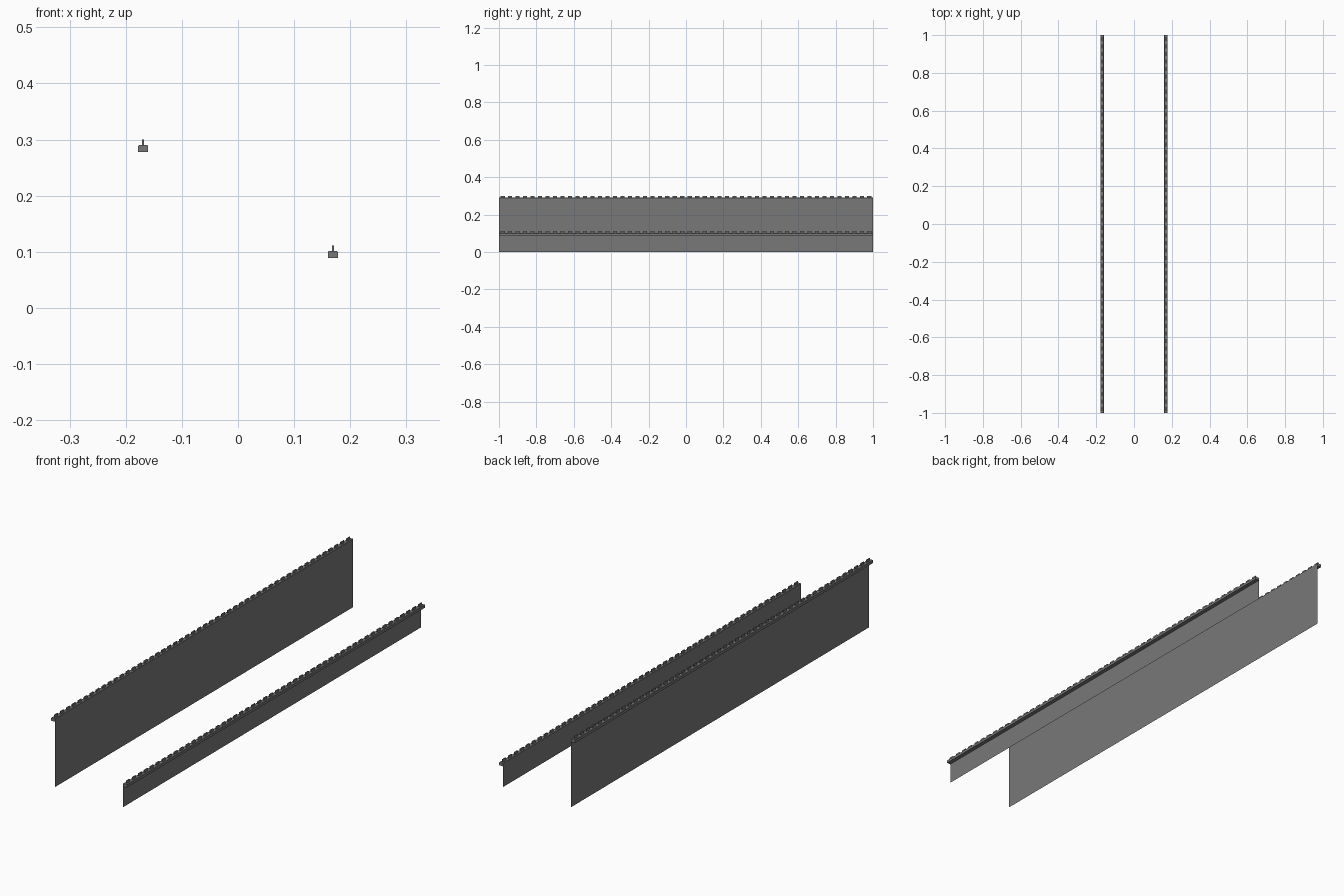
import bpy, bmesh

if "Cube" in bpy.data.objects:
    bpy.data.objects.remove(bpy.data.objects["Cube"])

grey = bpy.data.materials.new("dark_grey")
grey.diffuse_color = (0.19, 0.19, 0.19, 1)
grey.use_nodes = True
grey.node_tree.nodes["Principled BSDF"].inputs["Base Color"].default_value = grey.diffuse_color


def finish(name, bm):
    me = bpy.data.meshes.new(name)
    bm.to_mesh(me)
    bm.free()
    me.materials.append(grey)
    ob = bpy.data.objects.new(name, me)
    bpy.context.collection.objects.link(ob)
    return ob


def add_box(bm, x0, x1, y0, y1, z0, z1):
    geom = bmesh.ops.create_cube(bm, size=1)["verts"]
    for v in geom:
        v.co.x = x1 if v.co.x > 0 else x0
        v.co.y = y1 if v.co.y > 0 else y0
        v.co.z = z1 if v.co.z > 0 else z0


def hanging_sheet(name, side, top):
    rail_top = top - 0.0105
    rail_bottom = rail_top - 0.0125
    inner, outer, mid = 0.160, 0.178, 0.169

    # thin sheet flush with the inner face of the rail
    bm = bmesh.new()
    x = side * (inner - 0.0003)
    vs = [bm.verts.new((x, y, z)) for y, z in
          ((-0.999, 0), (0.999, 0), (0.999, rail_top - 0.001), (-0.999, rail_top - 0.001))]
    bm.faces.new(vs)
    finish(name + "_sheet", bm)

    # rail with slightly chamfered upper edges
    bm = bmesh.new()
    c = 0.0015
    profile = [(inner, rail_bottom), (outer, rail_bottom), (outer, rail_top - c),
               (outer - c, rail_top), (inner + c, rail_top), (inner, rail_top - c)]
    face = bm.faces.new([bm.verts.new((side * px, -1, pz)) for px, pz in profile])
    ext = bmesh.ops.extrude_face_region(bm, geom=[face])["geom"]
    for v in ext:
        if isinstance(v, bmesh.types.BMVert):
            v.co.y = 1
    bmesh.ops.recalc_face_normals(bm, faces=bm.faces)
    finish(name + "_rail", bm)

    # row of small hanger tabs on top of the rail
    bm = bmesh.new()
    count = 50
    for i in range(count):
        y = -0.98 + 1.96 * i / (count - 1)
        add_box(bm, side * mid - 0.0018, side * mid + 0.0018,
                y - 0.011, y + 0.011, rail_top - 0.001, top)
    finish(name + "_tabs", bm)


hanging_sheet("tall", -1, 0.3005)
hanging_sheet("short", 1, 0.1115)
